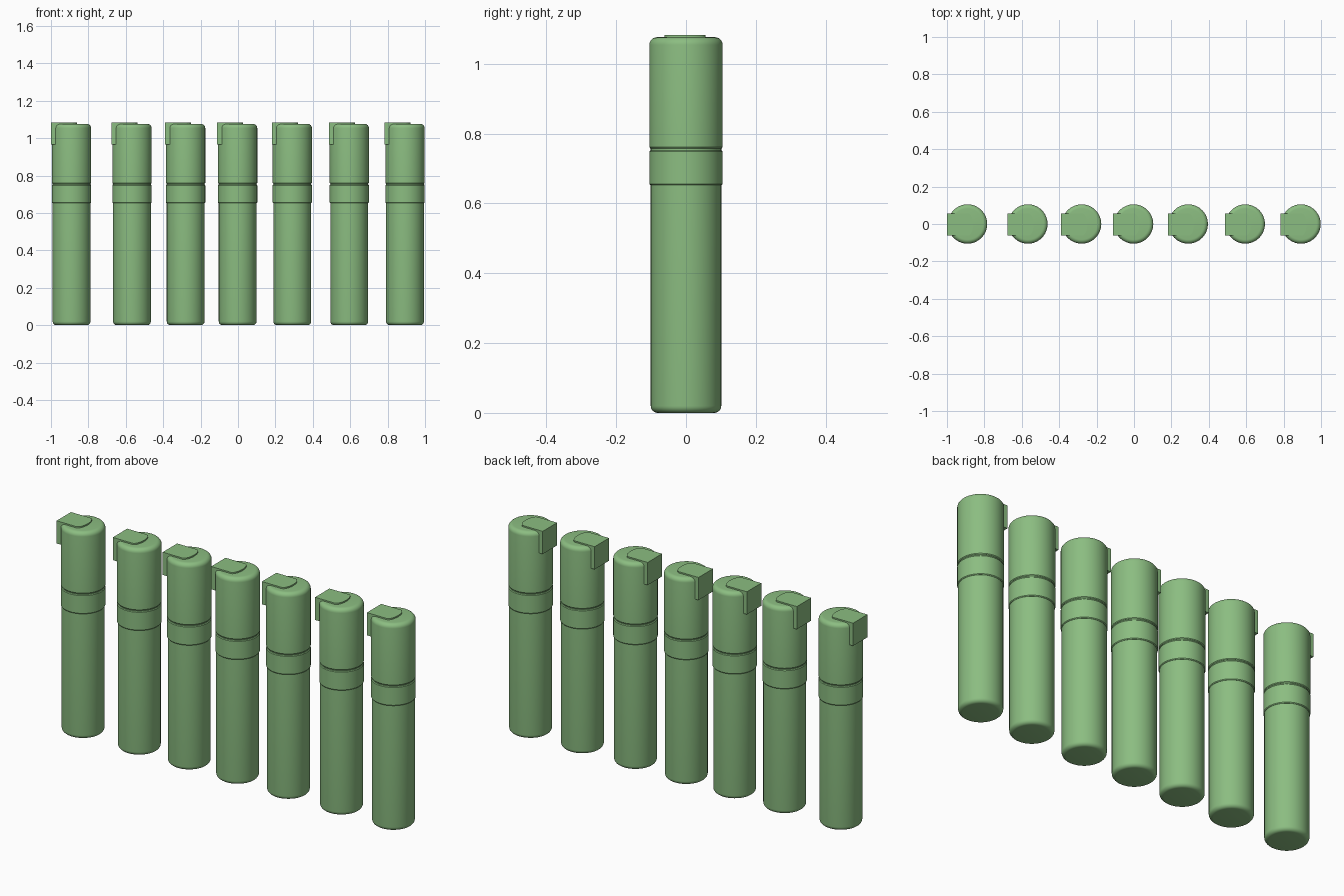
import bpy, bmesh, math

if "Cube" in bpy.data.objects:
    bpy.data.objects.remove(bpy.data.objects["Cube"])

green = bpy.data.materials.new("green")
green.diffuse_color = (0.26, 0.51, 0.22, 1)
green.use_nodes = True
green.node_tree.nodes["Principled BSDF"].inputs["Base Color"].default_value = green.diffuse_color
CENTRES = [-0.89, -0.567, -0.28, -0.002, 0.29, 0.595, 0.893]
SEG = 64


def finish(name, bm):
    bmesh.ops.recalc_face_normals(bm, faces=bm.faces)
    me = bpy.data.meshes.new(name)
    bm.to_mesh(me)
    bm.free()
    me.materials.append(green)
    ob = bpy.data.objects.new(name, me)
    bpy.context.collection.objects.link(ob)
    bpy.ops.object.select_all(action='DESELECT')
    ob.select_set(True)
    bpy.context.view_layer.objects.active = ob
    bpy.ops.object.shade_smooth_by_angle(angle=math.radians(35))
    return ob


def lathe(name, profile):
    """Closed solid of revolution from (radius, z) points, bottom to top."""
    bm = bmesh.new()
    rings = [[bm.verts.new((r * math.cos(2 * math.pi * i / SEG),
                            r * math.sin(2 * math.pi * i / SEG), z))
              for i in range(SEG)] for r, z in profile]
    for a, b in zip(rings, rings[1:]):
        for i in range(SEG):
            j = (i + 1) % SEG
            bm.faces.new((a[i], a[j], b[j], b[i]))
    bm.faces.new(rings[0])
    bm.faces.new(rings[-1])
    return finish(name, bm)


def fillet(r, z, f, start, n=6):
    """Quarter-round profile points of radius f about (r, z)."""
    return [(r + f * math.cos(math.radians(start + 90 * i / n)),
             z + f * math.sin(math.radians(start + 90 * i / n))) for i in range(n + 1)]


def prism(bm, outline, z0, z1):
    face = bm.faces.new([bm.verts.new((x, y, z0)) for x, y in outline])
    ext = bmesh.ops.extrude_face_region(bm, geom=[face], use_keep_orig=True)
    for v in ext['geom']:
        if isinstance(v, bmesh.types.BMVert):
            v.co.z = z1


# Lower barrel, collar and cap
barrel = lathe("barrel", fillet(0.081, 0.02, 0.02, -90) + [(0.101, 0.66)])
collar = lathe("collar", [(0.099, 0.652), (0.102, 0.652), (0.105, 0.656), (0.105, 0.748),
                          (0.102, 0.752), (0.101, 0.752), (0.101, 0.765)])
cap = lathe("cap", [(0.099, 0.757), (0.102, 0.757), (0.105, 0.761)]
            + fillet(0.083, 1.054, 0.022, 0))

# Clip: rounded tongue on top, leg hanging down the side
bm = bmesh.new()
y0, y1 = -0.062, 0.056
mid, half = (y0 + y1) / 2, (y1 - y0) / 2
arc = [(0.003 + 0.027 * math.cos(t), mid + half * math.sin(t))
       for t in [math.radians(-90 + 15 * i) for i in range(13)]]
prism(bm, [(-0.109, y1), (-0.109, y0)] + arc, 1.05, 1.083)
prism(bm, [(-0.109, y0), (-0.075, y0), (-0.075, y1), (-0.109, y1)], 0.965, 1.05)
clip = finish("clip", bm)

# Row of seven
for part in (barrel, collar, cap, clip):
    part.location.x = CENTRES[0]
    for x in CENTRES[1:]:
        dup = part.copy()
        dup.location.x = x
        bpy.context.collection.objects.link(dup)
